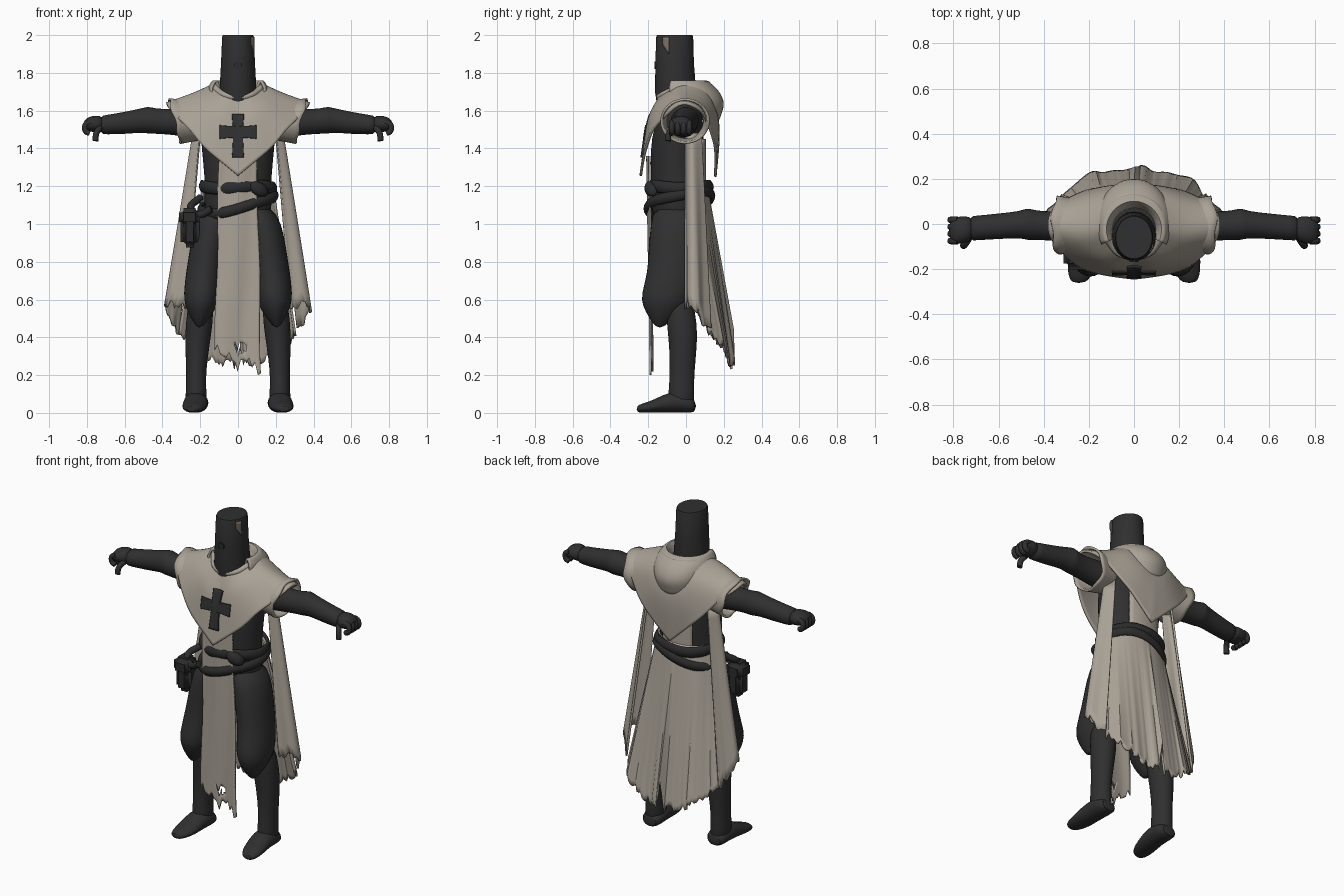
import bpy, bmesh, math, random
from math import sin, cos, pi
from mathutils import Vector
from mathutils.bvhtree import BVHTree

random.seed(4)
cube = bpy.data.objects.get("Cube")
if cube:
    bpy.data.objects.remove(cube)


def material(name, rgb):
    m = bpy.data.materials.new(name)
    m.use_nodes = True
    m.diffuse_color = (*rgb, 1)
    m.node_tree.nodes["Principled BSDF"].inputs["Base Color"].default_value = (*rgb, 1)
    return m


DARK = material("charcoal", (.029, .029, .029))
LEATHER = material("black leather", (.025, .025, .026))
CLOTH = material("pale linen", (.4, .36, .305))
WORN = material("worn metal", (.2, .16, .13))


def shade(ob):
    bpy.ops.object.select_all(action='DESELECT')
    ob.select_set(True)
    bpy.context.view_layer.objects.active = ob
    bpy.ops.object.shade_smooth_by_angle(angle=math.radians(50))
    return ob


def finish(bm, name, mat, subsurf=0, thick=0):
    bmesh.ops.remove_doubles(bm, verts=bm.verts, dist=.0005)
    bmesh.ops.recalc_face_normals(bm, faces=bm.faces)
    mesh = bpy.data.meshes.new(name)
    bm.to_mesh(mesh)
    bm.free()
    ob = bpy.data.objects.new(name, mesh)
    bpy.context.collection.objects.link(ob)
    mesh.materials.append(mat)
    if thick:
        mod = ob.modifiers.new("thickness", 'SOLIDIFY')
        mod.thickness, mod.offset = thick, 0
    if subsurf:
        mod = ob.modifiers.new("round", 'SUBSURF')
        mod.levels = mod.render_levels = subsurf
    return shade(ob)


def loft(name, rings, mat, axis='Z', n=16, subsurf=1):
    """Closed solid through elliptical rings (x, y, z, radius, radius)."""
    bm = bmesh.new()
    loops = []
    for x, y, z, a, b in rings:
        loop = []
        for i in range(n):
            p, q = a * cos(2 * pi * i / n), b * sin(2 * pi * i / n)
            off = {'X': (0, p, q), 'Y': (p, 0, q), 'Z': (p, q, 0)}[axis]
            loop.append(bm.verts.new(Vector((x, y, z)) + Vector(off)))
        loops.append(loop)
    for l, m in zip(loops, loops[1:]):
        for i in range(n):
            bm.faces.new((l[i], l[(i + 1) % n], m[(i + 1) % n], m[i]))
    bm.faces.new(loops[0])
    bm.faces.new(loops[-1])
    return finish(bm, name, mat, subsurf)


def sheet(name, fn, nu, nv, mat, thick=.012, hole=None):
    """Cloth panel from a function of u and v in 0..1, with an optional torn hole."""
    bm = bmesh.new()
    g = [[bm.verts.new(fn(i / nu, j / nv)) for j in range(nv + 1)] for i in range(nu + 1)]
    for i in range(nu):
        for j in range(nv):
            f = bm.faces.new((g[i][j], g[i + 1][j], g[i + 1][j + 1], g[i][j + 1]))
            if hole and hole(f.calc_center_median()):
                bm.faces.remove(f)
    return finish(bm, name, mat, 0, thick)


def tube(name, pts, radius, mat, closed=False):
    cu = bpy.data.curves.new(name, 'CURVE')
    cu.dimensions, cu.bevel_depth, cu.bevel_resolution = '3D', radius, 3
    cu.use_fill_caps, cu.resolution_u = True, 6
    sp = cu.splines.new('BEZIER')
    sp.bezier_points.add(len(pts) - 1)
    sp.use_cyclic_u = closed
    for bp, co in zip(sp.bezier_points, pts):
        bp.co = co
        bp.handle_left_type = bp.handle_right_type = 'AUTO'
    ob = bpy.data.objects.new(name, cu)
    bpy.context.collection.objects.link(ob)
    cu.materials.append(mat)
    bpy.ops.object.select_all(action='DESELECT')
    ob.select_set(True)
    bpy.context.view_layer.objects.active = ob
    bpy.ops.object.convert(target='MESH')
    return shade(bpy.context.object)


def spline(keys, t):
    """Smooth curve through evenly spaced key points."""
    keys = [Vector(k) for k in keys]
    i = min(int(t * (len(keys) - 1)), len(keys) - 2)
    f = t * (len(keys) - 1) - i
    a, b, c, d = keys[max(i - 1, 0)], keys[i], keys[i + 1], keys[min(i + 2, len(keys) - 1)]
    return b + .5 * f * (c - a + f * (2 * a - 5 * b + 4 * c - d + f * (3 * (b - c) + d - a)))


def box(name, loc, size, mat, bevel):
    bm = bmesh.new()
    bmesh.ops.create_cube(bm, size=1)
    for v in bm.verts:
        v.co = Vector(loc) + Vector(a * b for a, b in zip(v.co, size))
    bmesh.ops.bevel(bm, geom=bm.edges[:], offset=bevel, segments=3, affect='EDGES')
    return finish(bm, name, mat)


# Helmet, breathing hole and worn patch
loft("helmet", [(0, -.055, 1.64, .095, .1), (0, -.055, 1.7, .098, .109), (0, -.06, 1.85, .09, .102),
                (0, -.06, 1.99, .084, .098), (0, -.06, 2, .08, .094)], DARK, n=40, subsurf=0)
loft("helmet_vent", [(0, -.145, 1.84, .02, .02), (0, -.168, 1.84, .02, .02)], LEATHER, 'Y', subsurf=0)
sheet("helmet_worn_patch", lambda u, v: (.089 * cos(.3 + .35 * u), -.06 - .103 * sin(.3 + .35 * u),
      1.99 - (.09 - .05 * u) * v), 4, 4, WORN, .006)

# Torso
loft("torso", [(0, -.05, .98, .15, .11), (0, -.05, 1.08, .185, .135), (0, -.05, 1.2, .175, .135),
               (0, -.05, 1.32, .185, .14), (0, -.045, 1.46, .2, .14), (0, -.03, 1.57, .2, .12),
               (0, -.03, 1.66, .12, .1)], DARK, n=24)

# Limbs, sleeves and side strips
for s, side in ((1, "left_"), (-1, "right_")):
    def flip(rings):
        return [(s * r[0], *r[1:]) for r in rings]
    loft(side + "arm", flip([(.16, -.01, 1.53, .08, .08), (.27, -.01, 1.54, .075, .08), (.36, -.01, 1.54, .065, .068),
         (.44, -.005, 1.545, .066, .068), (.475, 0, 1.55, .074, .074), (.5, -.002, 1.55, .06, .066),
         (.6, -.01, 1.535, .058, .06), (.7, -.018, 1.525, .055, .052), (.73, -.02, 1.525, .058, .05)]), DARK, 'X')
    loft(side + "hand", flip([(.71, -.02, 1.525, .05, .045), (.75, -.025, 1.53, .062, .046),
         (.79, -.03, 1.53, .062, .04), (.82, -.03, 1.52, .05, .025)]), DARK, 'X')
    for i in range(4):
        y = -.075 + .031 * i
        tube(side + "finger", flip([(.78, y, 1.54), (.808, y, 1.525), (.806, y, 1.49), (.785, y, 1.48)]), .015, DARK)
    tube(side + "thumb", flip([(.73, -.06, 1.51), (.75, -.09, 1.48), (.755, -.095, 1.44)]), .016, DARK)
    loft(side + "thigh", flip([(.09, -.05, 1.1, .09, .12), (.13, -.055, 1, .105, .135), (.16, -.065, .88, .095, .135),
         (.18, -.075, .74, .098, .13), (.192, -.1, .63, .098, .14), (.195, -.11, .57, .09, .125),
         (.2, -.13, .5, .05, .065), (.205, -.14, .45, .012, .018)]), DARK)
    loft(side + "shin", flip([(.19, -.04, .64, .07, .075), (.207, -.02, .46, .073, .082), (.215, -.015, .36, .066, .075),
         (.222, -.02, .22, .053, .066), (.222, -.025, .12, .054, .068), (.222, -.025, .01, .064, .077)]), DARK)
    loft(side + "foot", flip([(.22, .055, .035, .052, .035), (.22, 0, .05, .066, .05), (.222, -.08, .06, .066, .06),
         (.23, -.17, .034, .068, .034), (.24, -.235, .025, .052, .025), (.245, -.262, .02, .028, .016)]), DARK, 'Y')

    def sleeve(u, v):
        a = 2 * pi * u
        drop = .5 - .5 * cos(a)
        x = .2 + v * (.165 - .06 * drop) + .006 * sin(5 * a) * v
        return s * x, -.005 + (.1 + .025 * v) * sin(a), 1.545 + (.095 + .02 * v) * cos(a)
    sheet(side + "sleeve", sleeve, 40, 6, CLOTH)

    rag = [random.uniform(-.025, .025) for _ in range(25)]

    def strip(u, v):
        top = spline([(.2, 0, 1.48), (.235, .03, 1.48), (.2, .08, 1.48)], u)
        low = spline([(.28, -.005, .57), (.385, .04, .56), (.315, .125, .43)], u)
        p = top.lerp(low, v) + Vector((0, .006 * sin(14 * u) * v, rag[round(u * 24)] * v * v))
        return s * p.x, p.y, p.z
    sheet(side + "side_strip", strip, 24, 16, CLOTH)

# Shoulder mantle, lofted from neckline to pointed hem
neck = [(0, -.14, 1.67), (.06, -.13, 1.68), (.1, -.09, 1.7), (.125, -.04, 1.73),
        (.125, .01, 1.74), (.1, .07, 1.74), (.06, .1, 1.74), (0, .115, 1.74)]
chest = [(0, -.2, 1.5), (.09, -.19, 1.57), (.16, -.145, 1.63), (.23, -.06, 1.68),
         (.23, .04, 1.68), (.16, .125, 1.64), (.09, .16, 1.57), (0, .17, 1.52)]
hem_line = [(0, -.24, 1.255), (.16, -.215, 1.39), (.27, -.165, 1.51), (.37, -.055, 1.62),
            (.365, .055, 1.62), (.27, .12, 1.52), (.16, .155, 1.4), (0, .155, 1.25)]


def mantle_point(u, v):
    t = 1 - abs(2 * u - 1)
    p = spline([spline(row, t) for row in (neck, chest, hem_line)], v)
    p.z += .005 * sin(30 * t) * v * sin(pi * t)
    p.x *= 1 if u < .5 else -1
    return p


mantle = sheet("mantle", mantle_point, 72, 16, CLOTH, .014)

# Cross plate laid on the chest
bpy.context.view_layer.update()
tree = BVHTree.FromObject(mantle, bpy.context.evaluated_depsgraph_get())


def cross_bar(name, centre, half_w, half_h):
    upright = half_h > half_w

    def on_chest(u, v):
        a, b = 2 * u - 1, 2 * v - 1
        x = half_w * a * (1 + .2 * b * b * upright)
        z = centre + half_h * b * (1 + .2 * a * a * (not upright))
        hit = tree.ray_cast(Vector((x, -1, z)), Vector((0, 1, 0)))[0]
        return x, hit.y - .004, z
    sheet(name, on_chest, 20, 20, DARK, .008)


cross_bar("cross_upright", 1.467, .027, .115)
cross_bar("cross_arms", 1.487, .098, .03)

# Rolled collar and draped hood
tube("collar", neck + [(-x, y, z) for x, y, z in neck[-2:0:-1]], .017, CLOTH, closed=True)


def hood_point(u, v):
    a = (2 * u - 1) * 2
    c = max(0, cos(a)) ** 1.5
    r, z = spline([(.1, 1.7), (.125, 1.755), (.145 + .04 * c, 1.735 - .02 * c), (.152 + .06 * c, 1.71 - .075 * c),
                   (.145 + .065 * c, 1.685 - .115 * c), (.125 + .055 * c, 1.675 - .125 * c)], v)
    crease = .008 * sin(v * 14) * c
    return r * sin(a), -.025 + (r + crease) * cos(a), z


sheet("hood", hood_point, 40, 20, CLOTH)

# Front tabard with ragged hem and a torn hole
front_rag = [.33, .36, .31, .3, .29, .32, .28, .27, .22, .28, .28, .27, .29, .24, .27, .2, .21]
sheet("front_tabard", lambda u, v: ((u - .5) * (.2 + .045 * v) - .004 * sin(9 * v),
      -.2 + .018 * v + .006 * sin(8 * u + 3 * v), 1.36 - v * (1.36 - front_rag[round(u * 16)])),
      16, 60, CLOTH, .01, lambda c: ((c.x - .015) / .03) ** 2 + ((c.z - .345) / .022) ** 2 < 1)

# Back panel and folded back skirt with a centre tear
sheet("back_panel", lambda u, v: ((u - .5) * .2, .1 - .02 * (2 * u - 1) ** 2, 1.45 - .3 * v), 8, 6, CLOTH)
skirt_rag = [random.uniform(-.03, .02) for _ in range(65)]


def skirt_point(u, v):
    w = 2 * u - 1
    a = w * 1.25
    x = (1 - v) * .19 * sin(a) + v * .31 * w
    y = (1 - v) * (-.05 + .155 * cos(a)) + v * (.24 - .11 * abs(w) ** 3)
    fold = (sin(9 * w + 1) + .5 * sin(17 * w)) * v
    tear = .16 * max(0, 1 - abs(w) * 18)
    bottom = .26 + .17 * w * w + skirt_rag[round(u * 64)] + tear
    return x + .006 * fold, y + .01 * fold, 1.22 - v * (1.22 - bottom)


sheet("back_skirt", skirt_point, 64, 30, CLOTH)


# Flat wrapped belts, knot and hip pouch
def belt(name, height, sag, width, grow):
    def band(u, v):
        a = 2 * pi * u
        bulge = grow + .012 * sin(pi * v)
        z = height - sag * (.5 + .5 * cos(a + .9)) + width * (v - .5) + .006 * sin(3 * a)
        return (.185 + bulge) * sin(a), -.035 - (.16 + bulge) * cos(a), z
    sheet(name, band, 48, 6, LEATHER, .02)


belt("waist_belt", 1.195, 0, .055, 0)
belt("slung_belt", 1.17, .11, .045, .008)
loft("belt_knot", [(.06, -.19, 1.2, .02, .02), (.09, -.195, 1.19, .03, .04), (.13, -.185, 1.18, .03, .04),
                   (.16, -.17, 1.17, .02, .02)], LEATHER, 'X')
tube("pouch_strap", [(-.14, -.18, 1.08), (-.21, -.16, 1.05), (-.25, -.14, 1.08), (-.2, -.06, 1.14)], .02, LEATHER)
box("pouch", (-.255, -.14, .975), (.1, .105, .2), LEATHER, .03)
box("pouch_flap", (-.257, -.143, 1.035), (.112, .115, .1), LEATHER, .025)
